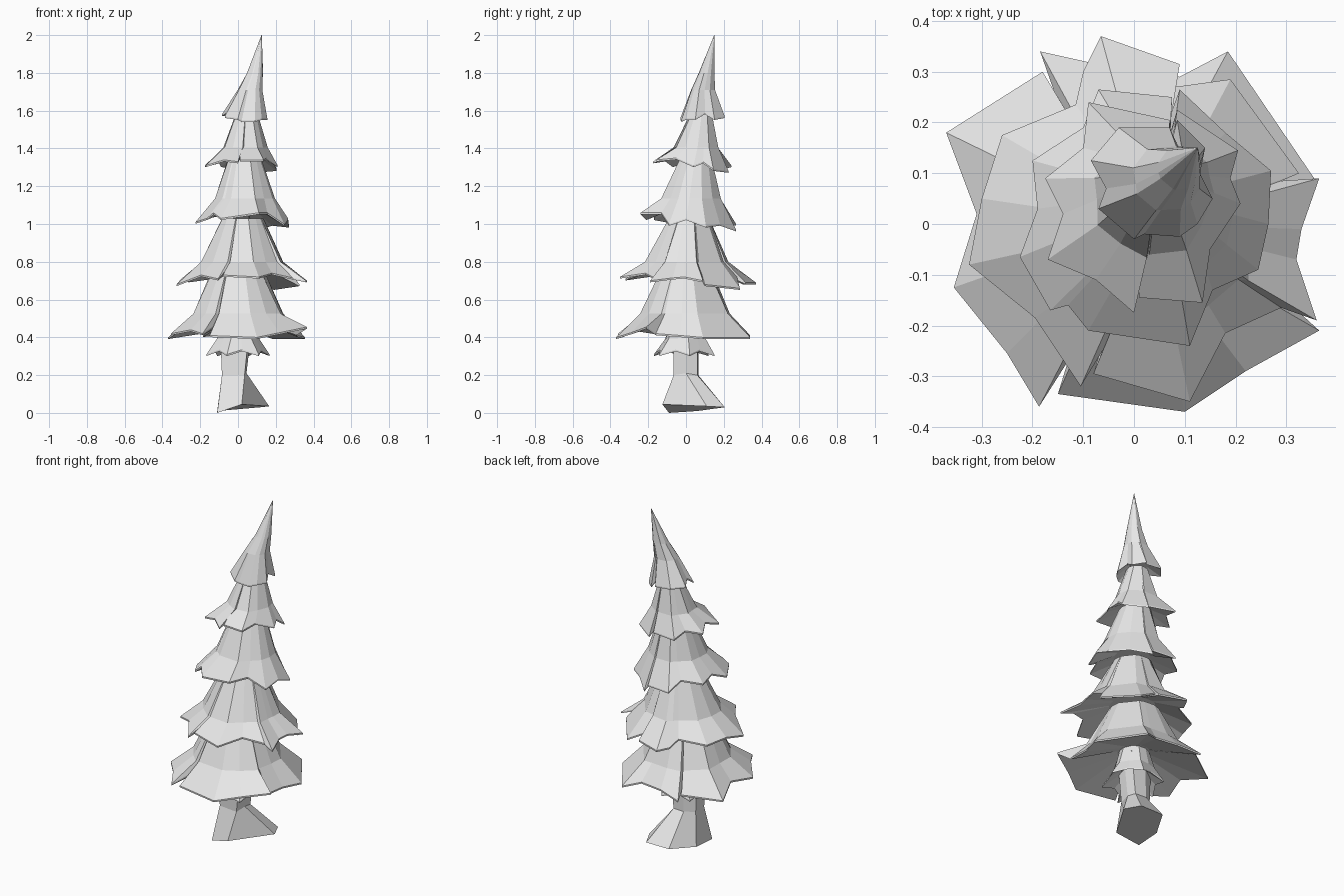
import bpy, bmesh, math
from mathutils import Vector

grey = bpy.data.materials.new("pale_grey")
grey.diffuse_color = (0.8, 0.8, 0.8, 1)


def loft(name, rings):
    """Skin a stack of equal-length rings and cap both ends."""
    bm = bmesh.new()
    loops = [[bm.verts.new(p) for p in ring] for ring in rings]
    n = len(loops[0])
    for a, b in zip(loops, loops[1:]):
        for i in range(n):
            j = (i + 1) % n
            bm.faces.new((a[i], a[j], b[j], b[i]))
    bm.faces.new(loops[0])
    bm.faces.new(loops[-1])
    bmesh.ops.remove_doubles(bm, verts=bm.verts, dist=0.0005)
    bmesh.ops.recalc_face_normals(bm, faces=bm.faces)
    mesh = bpy.data.meshes.new(name)
    bm.to_mesh(mesh)
    bm.free()
    mesh.materials.append(grey)
    obj = bpy.data.objects.new(name, mesh)
    bpy.context.collection.objects.link(obj)
    return obj


def tier(name, rim, base, steps, inner, lip=0.009):
    """Ragged skirt: hollow underside, thin lip, then rings (x, y, z, radius) upward.
    The rim runs clockwise; overlapping rim points share one angle on the other rings."""
    cx, cy = base
    lengths, angles = [], []
    for x, y, z in rim:
        a = math.atan2(y - cy, x - cx)
        if angles:
            a = angles[-1] - max(0, (angles[-1] - a + math.pi) % math.tau - math.pi)
        angles.append(a)
        lengths.append(math.hypot(x - cx, y - cy))
    mean = sum(lengths) / len(rim)
    zmid = sum(p[2] for p in rim) / len(rim)

    def ring(x, y, z, radius, follow):
        out = []
        for a, d in zip(angles, lengths):
            r = radius * (1 + follow * (d / mean - 1))
            out.append(Vector((x + r * math.cos(a), y + r * math.sin(a), z)))
        return out

    rings = [ring(cx, cy, zmid + inner[1], inner[0], 0),
             [Vector((x, y, z - lip)) for x, y, z in rim],
             [Vector(p) for p in rim]]
    for k, s in enumerate(steps):
        rings.append(ring(*s, 0.35 if k == 0 else 0))
    return loft(name, rings)


# Trunk: flared, tilted foot and a narrow stem
foot = [(.165, .11, .035), (.02, -.125, .045), (-.11, -.09, 0),
        (-.11, .06, .01), (-.03, .205, .03), (.12, .205, .03)]
waist = [(.045, .0, .21), (.035, -.065, .2), (-.085, -.05, .2),
         (-.085, .03, .2), (-.03, .065, .2), (.04, .06, .2)]
stem = [(x * 1.3 + .015, y, .46) for x, y, z in waist]
loft("trunk", [foot, waist, stem])

# Small collar of foliage under the lowest skirt
collar = []
for i in range(12):
    a = math.radians(10 - 30 * i)
    r = .17 if i % 2 == 0 else .13
    collar.append((r * math.cos(a), r * math.sin(a) - .01, .31 if i % 2 == 0 else .335))
tier("foliage_collar", collar, (0, 0), [(0, 0, .39, .11), (0, 0, .52, .075)], (.07, .05))

# Lowest skirt
tier("foliage_lowest", [
    (.10, -.37, .40), (-.15, -.335, .41), (-.13, -.27, .46), (-.187, -.36, .42),
    (-.25, -.255, .44), (-.355, -.125, .42), (-.31, .02, .44), (-.37, .18, .40),
    (-.18, .30, .43), (-.15, .24, .46), (-.185, .34, .41), (-.05, .31, .43),
    (.09, .29, .43), (.185, .34, .40), (.355, .09, .40), (.315, -.03, .41),
    (.31, -.16, .42), (.365, -.21, .455), (.22, -.29, .425)],
    (0, 0), [(0, 0, .525, .245), (0, 0, .74, .145)], (.09, .07))

# Second skirt
tier("foliage_second", [
    (.11, -.35, .72), (-.08, -.295, .73), (-.05, -.23, .77), (-.105, -.32, .71),
    (-.195, -.185, .73), (-.325, -.08, .68), (-.30, .05, .71), (-.26, .175, .70),
    (-.115, .235, .72), (-.10, .30, .69), (-.065, .37, .69), (.09, .315, .69),
    (.08, .27, .72), (.19, .285, .66), (.325, .10, .68), (.29, .085, .73),
    (.365, .09, .70), (.33, -.01, .72), (.32, -.07, .715), (.36, -.19, .70),
    (.29, -.165, .715), (.18, -.215, .74)],
    (.01, 0), [(.02, 0, .80, .215), (.025, .015, 1.03, .11)], (.13, .06))

# Third skirt
tier("foliage_third", [
    (.11, -.24, 1.06), (-.09, -.21, 1.03), (-.13, -.16, 1.06), (-.165, -.17, 1.03),
    (-.225, -.065, 1.01), (-.19, .03, 1.05), (-.20, .125, 1.03), (-.10, .19, 1.05),
    (-.07, .265, 1.00), (.075, .25, 1.0), (.07, .21, 1.03), (.09, .265, .97),
    (.18, .18, 1.0), (.27, .105, .99), (.265, 0, 1.03), (.245, -.09, 1.0),
    (.155, -.13, 1.06)],
    (.02, .01), [(.035, .025, 1.135, .16), (.035, .05, 1.34, .09)], (.10, .05))

# Fourth skirt
tier("foliage_fourth", [
    (.135, -.155, 1.34), (.01, -.145, 1.34), (.01, -.11, 1.37), (0, -.175, 1.33),
    (-.075, -.11, 1.34), (-.17, -.07, 1.31), (-.14, .02, 1.34), (-.175, .09, 1.31),
    (-.10, .15, 1.33), (-.09, .24, 1.31), (.07, .205, 1.30), (.07, .17, 1.33),
    (.085, .225, 1.28), (.205, .145, 1.29), (.19, .09, 1.33), (.21, .04, 1.31),
    (.15, -.05, 1.35)],
    (.025, .03), [(.04, .055, 1.405, .118), (.045, .08, 1.58, .06)], (.085, .04))

# Top skirt, drawn out to a leaning point
tier("foliage_top", [
    (.09, -.025, 1.55), (.02, -.02, 1.55), (0, -.03, 1.56), (-.07, .03, 1.57),
    (-.055, .07, 1.60), (-.085, .125, 1.58), (-.03, .19, 1.58), (.07, .19, 1.57),
    (.075, .165, 1.60), (.085, .205, 1.57), (.14, .15, 1.56), (.13, .10, 1.59),
    (.155, .05, 1.56), (.125, 0, 1.56)],
    (.04, .09), [(.065, .092, 1.71, .066), (.09, .11, 1.80, .043), (.125, .15, 2.0, .001)],
    (.05, .04))
